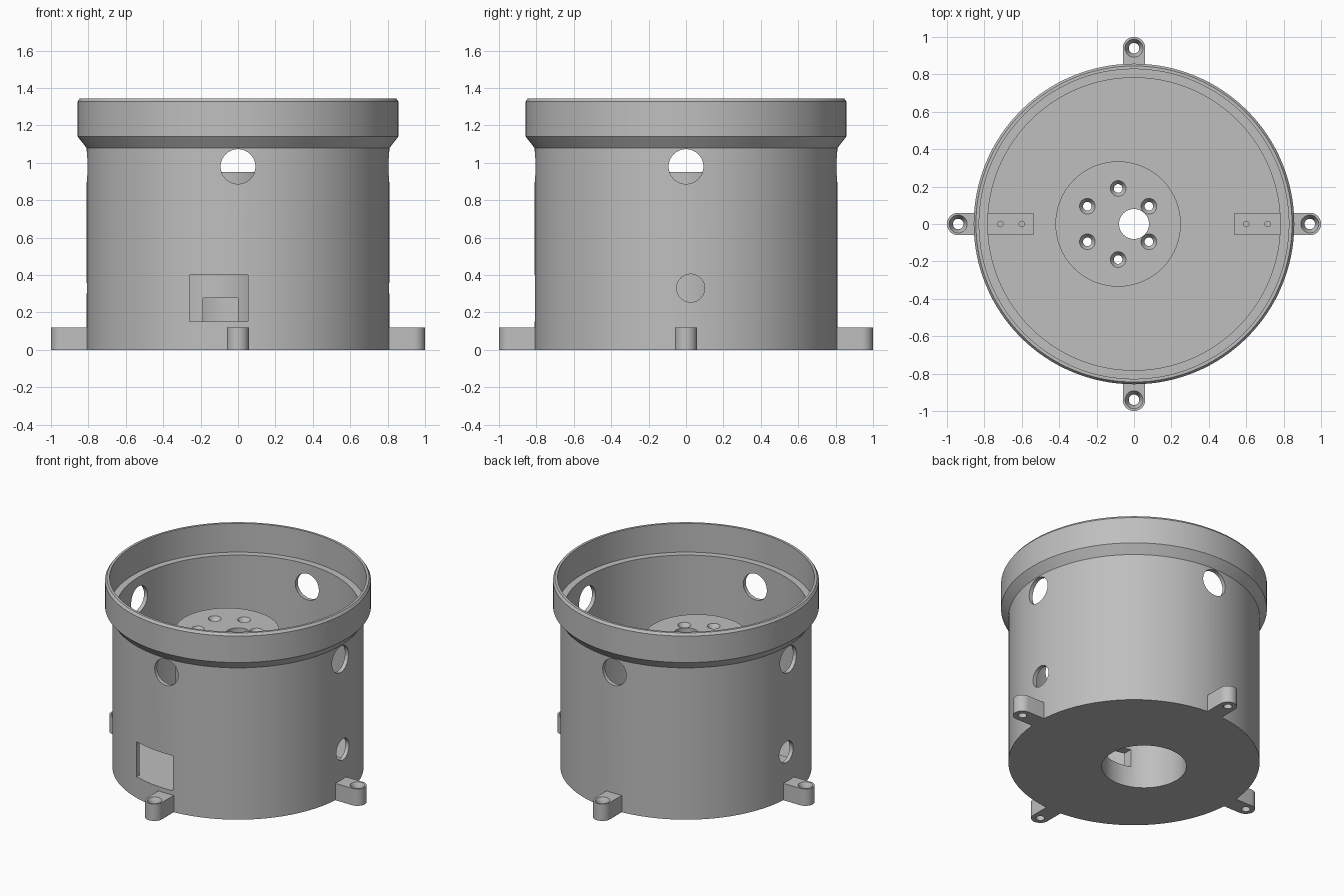
import bpy, bmesh, math
from mathutils import Matrix, Vector

cube = bpy.data.objects.get("Cube")
if cube:
    bpy.data.objects.remove(cube, do_unlink=True)

grey = bpy.data.materials.new("light grey plastic")
grey.use_nodes = True
colour = (0.52, 0.52, 0.52, 1)
grey.diffuse_color = colour
grey.node_tree.nodes["Principled BSDF"].inputs["Base Color"].default_value = colour


def make(name, bm):
    bmesh.ops.recalc_face_normals(bm, faces=bm.faces)
    mesh = bpy.data.meshes.new(name)
    bm.to_mesh(mesh)
    bm.free()
    mesh.materials.append(grey)
    obj = bpy.data.objects.new(name, mesh)
    bpy.context.collection.objects.link(obj)
    return obj


def lathe(name, profile, centre=(0, 0), steps=96):
    """Spin an (r, z) profile, starting and ending on the axis, into a solid."""
    bm = bmesh.new()
    verts = [bm.verts.new((r, 0, z)) for r, z in profile]
    edges = [bm.edges.new(pair) for pair in zip(verts, verts[1:])]
    bmesh.ops.spin(bm, geom=verts + edges, cent=(0, 0, 0), axis=(0, 0, 1),
                   angle=math.tau, steps=steps)
    bmesh.ops.remove_doubles(bm, verts=bm.verts, dist=1e-5)
    bmesh.ops.translate(bm, verts=bm.verts, vec=(*centre, 0))
    return make(name, bm)


def rod(radius, bottom, top, centre=(0, 0), steps=64):
    return lathe("cutter", [(0, bottom), (radius, bottom), (radius, top), (0, top)],
                 centre, steps)


def cross_rod(radius, axis, offset, z):
    """Long horizontal rod along X or Y."""
    obj = rod(radius, -2, 2)
    turn = Matrix.Rotation(math.pi / 2, 4, "Y" if axis == "X" else "X")
    shift = (0, offset, z) if axis == "X" else (offset, 0, z)
    obj.data.transform(Matrix.Translation(shift) @ turn)
    return obj


def box(name, low, high):
    bm = bmesh.new()
    bmesh.ops.create_cube(bm, size=1)
    low, high = Vector(low), Vector(high)
    bmesh.ops.scale(bm, verts=bm.verts, vec=high - low)
    bmesh.ops.translate(bm, verts=bm.verts, vec=(low + high) / 2)
    return make(name, bm)


def screw_cutter(centre, bore, head, bottom, top, depth):
    return lathe("cutter", [(0, bottom), (bore, bottom), (bore, top - depth),
                            (head, top), (head, top + 0.1), (0, top + 0.1)], centre, 32)


def cut(obj, cutters):
    for cutter in cutters:
        cutter.hide_render = True
        mod = obj.modifiers.new("cut", "BOOLEAN")
        mod.operation, mod.solver, mod.object = "DIFFERENCE", "EXACT", cutter
        bpy.context.view_layer.objects.active = obj
        bpy.ops.object.modifier_apply(modifier=mod.name)
        bpy.data.objects.remove(cutter, do_unlink=True)


FLOOR, TOWER_X, TOWER_TOP = 0.15, -0.085, 0.95
parts = []

# Cup with flared rim and inner ledge
housing = lathe("housing", [
    (0, 0), (0.81, 0), (0.81, 1.08), (0.857, 1.14), (0.857, 1.328), (0.845, 1.345),
    (0.828, 1.345), (0.828, 1.14), (0.782, 1.14), (0.782, FLOOR), (0, FLOOR)], steps=128)
cut(housing, [
    rod(0.273, -1, 0.5, (TOWER_X, 0)),
    cross_rod(0.093, "X", 0, 0.98),
    cross_rod(0.093, "Y", 0, 0.98),
    cross_rod(0.075, "X", 0.025, 0.33),
    box("cutter", (-0.26, -1, FLOOR + 0.001), (0.053, -0.5, 0.4))])
parts.append(housing)

# Off-centre hollow tower with shaft hole, screw ring and cable opening
tower = lathe("motor_tower", [(0, FLOOR), (0.335, FLOOR), (0.335, TOWER_TOP),
                              (0, TOWER_TOP)], (TOWER_X, 0))
cutters = [rod(0.273, -1, TOWER_TOP - 0.07, (TOWER_X, 0)),
           rod(0.08, 0.5, 2),
           box("cutter", (-0.187, -0.6, 0.1), (0, -0.1, 0.277))]
for i in range(6):
    a = math.radians(30 + 60 * i)
    spot = (TOWER_X + 0.19 * math.cos(a), 0.19 * math.sin(a))
    cutters.append(screw_cutter(spot, 0.023, 0.042, 0.5, TOWER_TOP, 0.03))
cut(tower, cutters)
parts.append(tower)

# Small screw blocks on the floor beside the wall
for side, name in ((1, "left_block"), (-1, "right_block")):
    xs = sorted((side * 0.535, side * 0.79))
    block = box(name, (xs[0], -0.055, FLOOR), (xs[1], 0.055, 0.25))
    cut(block, [rod(0.015, FLOOR + 0.02, 1, (side * x, 0), 24) for x in (0.6, 0.715)])
    parts.append(block)

# Four rounded mounting lugs around the base
for i, name in enumerate(("left", "back", "right", "front")):
    bm = bmesh.new()
    outline = [(0.79, 0.06), (0.79, -0.06)]
    for k in range(17):
        a = -math.pi / 2 + math.pi * k / 16
        outline.append((0.94 + 0.06 * math.cos(a), 0.06 * math.sin(a)))
    face = bm.faces.new([bm.verts.new((x, y, 0)) for x, y in outline])
    top = bmesh.ops.extrude_face_region(bm, geom=[face])["geom"]
    bmesh.ops.translate(bm, vec=(0, 0, 0.12),
                        verts=[v for v in top if isinstance(v, bmesh.types.BMVert)])
    lug = make(name + "_lug", bm)
    cut(lug, [screw_cutter((0.94, 0), 0.028, 0.048, -1, 0.12, 0.035)])
    lug.data.transform(Matrix.Rotation(math.pi / 2 * i, 4, "Z"))
    parts.append(lug)

# Smooth the round walls, keep the edges crisp
bpy.ops.object.select_all(action="DESELECT")
for obj in parts:
    obj.select_set(True)
bpy.context.view_layer.objects.active = housing
bpy.ops.object.shade_smooth_by_angle(angle=math.radians(30))
